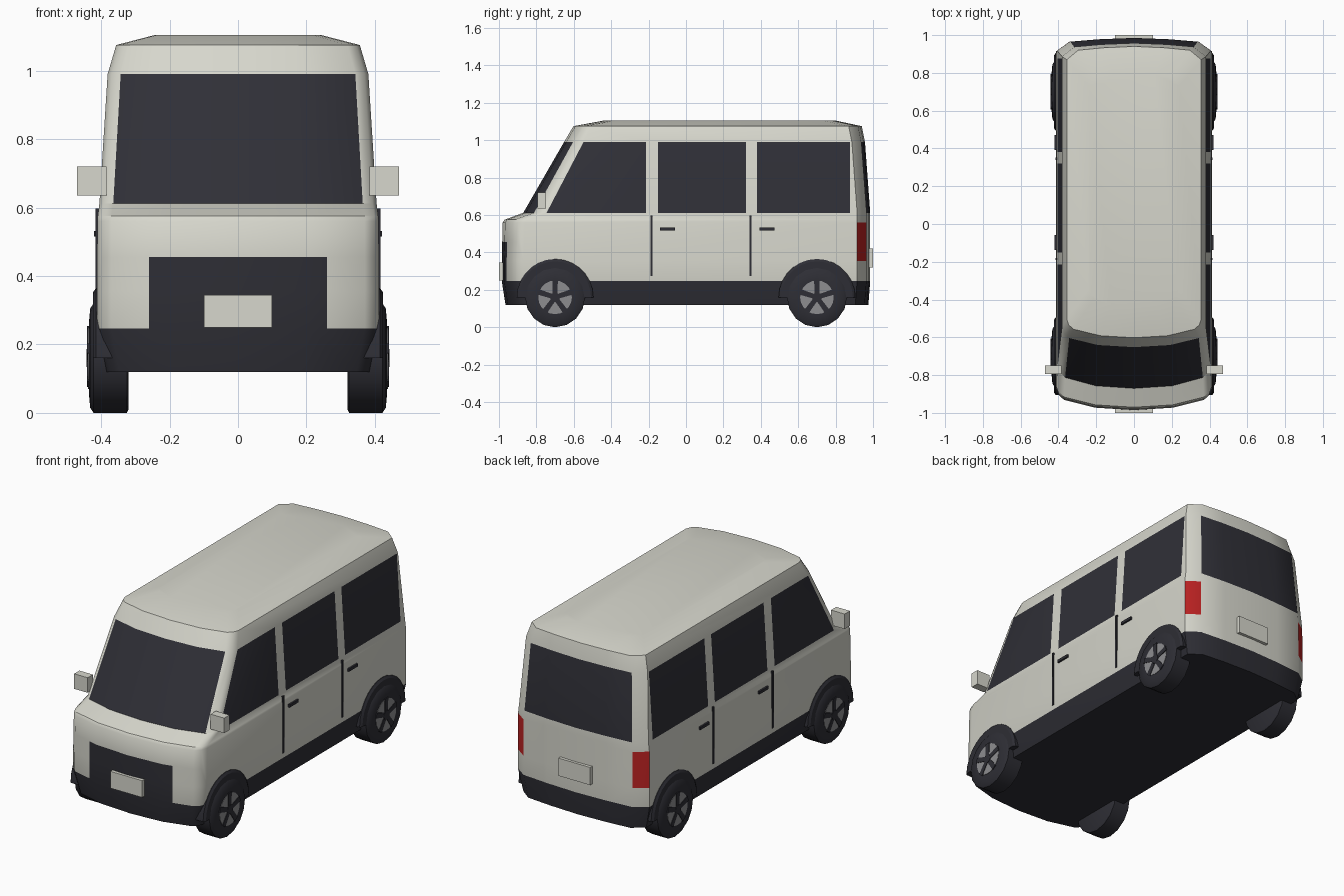
import bpy, bmesh, math
from mathutils import Vector, Matrix

cube = bpy.data.objects.get("Cube")
if cube:
    bpy.data.objects.remove(cube, do_unlink=True)


def material(name, r, g, b):
    m = bpy.data.materials.new(name)
    m.use_nodes = True
    m.diffuse_color = (r, g, b, 1)
    m.node_tree.nodes["Principled BSDF"].inputs["Base Color"].default_value = (r, g, b, 1)
    return m


CREAM = material("cream_paint", 0.68, 0.68, 0.61)
TRIM = material("dark_trim", 0.027, 0.027, 0.035)
GLASS = material("dark_glass", 0.029, 0.029, 0.038)
RED = material("red_lamp", 0.5, 0.016, 0.016)
GREY = material("grey_rim", 0.27, 0.27, 0.28)


def finish(bm, name, mats, angle=35):
    bmesh.ops.recalc_face_normals(bm, faces=bm.faces[:])
    mesh = bpy.data.meshes.new(name)
    bm.to_mesh(mesh)
    bm.free()
    ob = bpy.data.objects.new(name, mesh)
    bpy.context.collection.objects.link(ob)
    for m in mats:
        mesh.materials.append(m)
    bpy.ops.object.select_all(action='DESELECT')
    ob.select_set(True)
    bpy.context.view_layer.objects.active = ob
    bpy.ops.object.shade_smooth_by_angle(angle=math.radians(angle))
    return ob


def box(name, mat, x, y, z):
    """Box from (low, high) ranges on each axis."""
    bm = bmesh.new()
    bmesh.ops.create_cube(bm, size=1)
    for v in bm.verts:
        v.co = [(a + b) / 2 + c * abs(b - a) for (a, b), c in zip((x, y, z), v.co)]
    return finish(bm, name, [mat])


def loft(bm, rings):
    """Skin closed rings of points and cap both ends."""
    rows = [[bm.verts.new(p) for p in r] for r in rings]
    n = len(rows[0])
    for a, b in zip(rows, rows[1:]):
        for i in range(n):
            j = (i + 1) % n
            bm.faces.new((a[i], a[j], b[j], b[i]))
    bm.faces.new(rows[0])
    bm.faces.new(rows[-1])


# Body: plan-shaped rings stacked upward
FRONT = [(0, 0), (0.5, 0.014), (0.9, 0.06), (0.97, 0.09), (1, 0.13)]
BACK = [(1, 0.07), (0.83, 0.02), (0.45, 0.007), (0, 0)]


def body_ring(z, front, back, half, k):
    right = [(half * x, front + k * d, z) for x, d in FRONT]
    right += [(half * x, back - d, z) for x, d in BACK]
    return right + [(-x, y, h) for x, y, h in reversed(right[1:-1])]


SECTIONS = [
    (0.12, -0.965, 0.975, 0.385, 0.9),
    (0.247, -0.985, 0.985, 0.412, 0.9),
    (0.355, -0.985, 0.985, 0.412, 0.9),
    (0.56, -0.98, 0.985, 0.411, 0.9),
    (0.575, -0.97, 0.985, 0.41, 0.9),
    (0.612, -0.87, 0.985, 0.405, 0.96),
    (0.99, -0.652, 0.957, 0.381, 0.8),
    (1.075, -0.602, 0.94, 0.356, 0.75),
    (1.105, -0.44, 0.80, 0.24, 0.75),
]
bm = bmesh.new()
loft(bm, [body_ring(*s) for s in SECTIONS])
bmesh.ops.recalc_face_normals(bm, faces=bm.faces[:])


def cut(test, co, no):
    faces = [f for f in bm.faces if test(f.calc_center_median(), f.normal)]
    geom = set(faces)
    for f in faces:
        geom.update(f.edges, f.verts)
    bmesh.ops.bisect_plane(bm, geom=list(geom), dist=1e-5, plane_co=co, plane_no=no)


def is_side_glass(c, n):
    return abs(n.x) > 0.9 and 0.612 < c.z < 0.99


def is_nose(c, n):
    return n.y < -0.7 and 0.247 < c.z < 0.56


# Cut window pillars and the nose panel outline
for y in (-0.215, -0.15, 0.32, 0.38, 0.876):
    cut(is_side_glass, (0, y, 0), (0, 1, 0))
for x in (-0.26, 0.26):
    cut(is_nose, (x, 0, 0), (1, 0, 0))
cut(is_nose, (0, 0, 0.455), (0, 0, 1))

# Colour body faces by position and direction
bm.normal_update()
for f in bm.faces:
    c, n = f.calc_center_median(), f.normal
    if c.z < 0.247:
        f.material_index = 1
    elif is_nose(c, n) and abs(c.x) < 0.26 and c.z < 0.455:
        f.material_index = 1
    elif 0.612 < c.z < 0.99:
        pillar = -0.215 < c.y < -0.15 or 0.32 < c.y < 0.38 or c.y > 0.876
        side = is_side_glass(c, n) and not pillar and c.y > -0.6
        screen = abs(c.x) < 0.31 and abs(n.y) > 0.7
        f.material_index = 2 if side or screen else 0
    elif 0.355 < c.z < 0.56 and c.y > 0.9 and abs(c.x) > 0.34:
        f.material_index = 3
finish(bm, "body", [CREAM, TRIM, GLASS, RED])

# Number plates
box("front_plate", CREAM, (-0.1, 0.1), (-1, -0.97), (0.25, 0.345))
box("rear_plate", CREAM, (-0.1, 0.1), (0.97, 1), (0.32, 0.42))


def circle(x, y, z, r, n, turn=0):
    return [(x, y + r * math.sin(turn + math.tau * i / n),
             z + r * math.cos(turn + math.tau * i / n)) for i in range(n)]


def wheel(label, s, y, z=0.16):
    # Tyre with chamfered shoulder
    bm = bmesh.new()
    loft(bm, [circle(s * x, y, z, r, 16, math.pi / 16 * 0) for x, r in
              ((0.32, 0.15), (0.325, 0.16), (0.422, 0.16), (0.432, 0.145), (0.436, 0.1))])
    finish(bm, label + "_tyre", [TRIM], 30)
    # Rim disc
    bm = bmesh.new()
    loft(bm, [circle(s * x, y, z, 0.09, 20) for x in (0.42, 0.438)])
    finish(bm, label + "_rim", [GREY], 30)
    # Hub and five spokes
    bm = bmesh.new()
    loft(bm, [circle(s * x, y, z, 0.026, 10) for x in (0.43, 0.443)])
    for i in range(5):
        spin = Matrix.Rotation(math.tau * i / 5, 3, 'X')
        outline = [(-0.012, 0), (0.012, 0), (0.015, 0.094), (-0.015, 0.094)]
        centre = Vector((0, y, z))
        loft(bm, [[centre + spin @ Vector((s * x, a, b)) for a, b in outline]
                  for x in (0.43, 0.441)])
    finish(bm, label + "_spokes", [TRIM], 30)
    # Half-round arch, flared at the outer edge
    bm = bmesh.new()
    rings = []
    for x, r in ((0.36, 0.205), (0.415, 0.205), (0.424, 0.192)):
        rings.append([(s * x, y - r * math.cos(math.pi * i / 14),
                       z + r * math.sin(math.pi * i / 14)) for i in range(15)])
    loft(bm, rings)
    finish(bm, label + "_arch", [TRIM], 30)


for side, s in (("left", 1), ("right", -1)):
    for end, y in (("front", -0.7), ("rear", 0.7)):
        wheel(f"{end}_{side}", s, y)
    # Door seams and handles
    for end, y in (("front", -0.185), ("rear", 0.345)):
        box(f"{end}_{side}_door_seam", TRIM, (s * 0.407, s * 0.416),
            (y - 0.006, y + 0.006), (0.275, 0.597))
        box(f"{end}_{side}_door_handle", TRIM, (s * 0.405, s * 0.421),
            (y + 0.047, y + 0.127), (0.516, 0.532))
    # Wing mirror
    box(f"{side}_mirror", CREAM, (s * 0.385, s * 0.47), (-0.795, -0.748), (0.635, 0.72))
